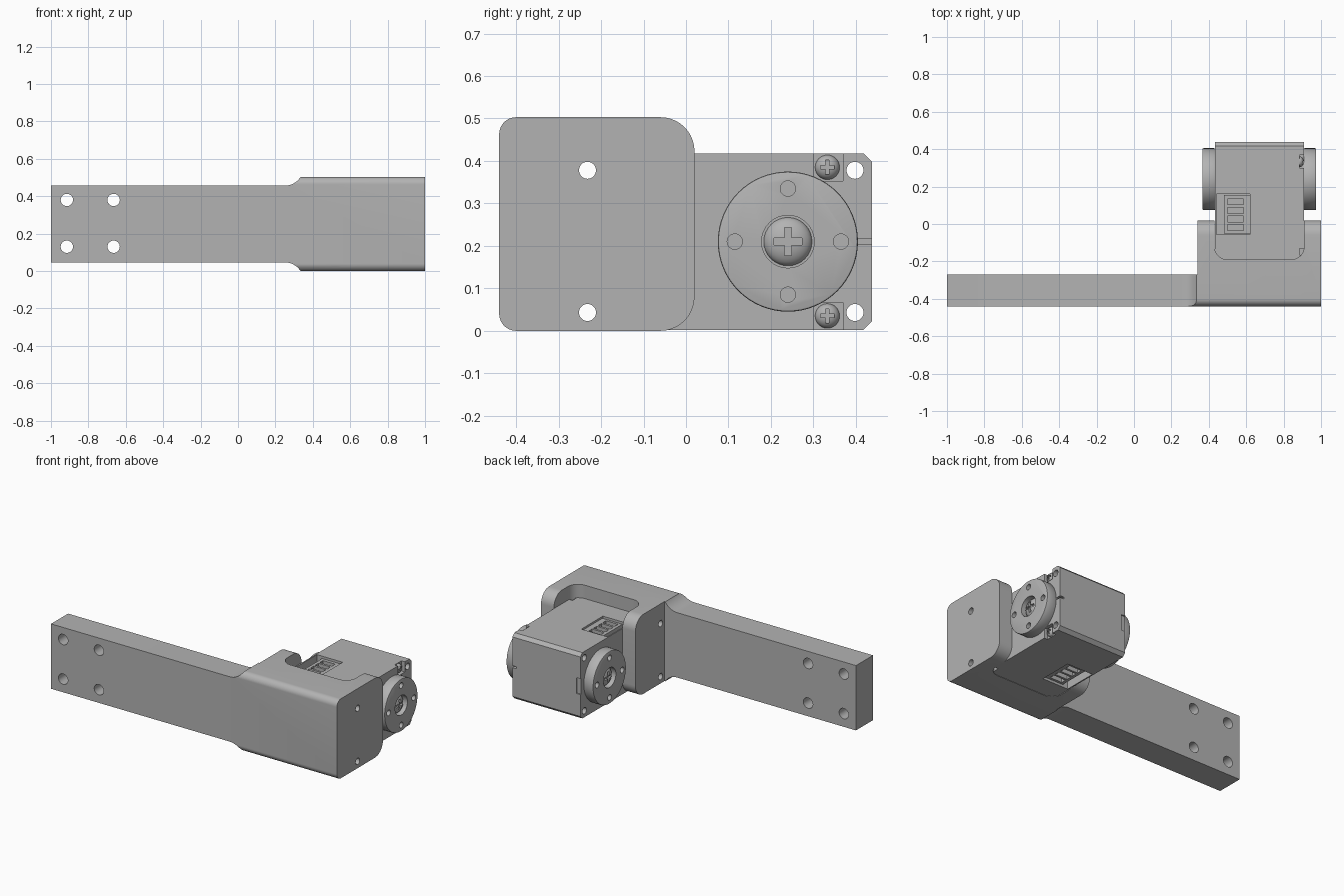
import bpy, bmesh, math
from mathutils import Vector

if "Cube" in bpy.data.objects:
    bpy.data.objects.remove(bpy.data.objects["Cube"], do_unlink=True)

grey = bpy.data.materials.new("plain grey")
grey.use_nodes = True
grey.diffuse_color = (0.45, 0.45, 0.45, 1)
grey.node_tree.nodes["Principled BSDF"].inputs["Base Color"].default_value = grey.diffuse_color


def prism(name, pts, axis, a, b):
    """Extrude a 2D outline along an axis from a to b."""
    place = {"x": lambda u, v, w: (w, u, v),
             "y": lambda u, v, w: (u, w, v),
             "z": lambda u, v, w: (u, v, w)}[axis]
    bm = bmesh.new()
    low = [bm.verts.new(place(u, v, a)) for u, v in pts]
    high = [bm.verts.new(place(u, v, b)) for u, v in pts]
    bm.faces.new(low)
    bm.faces.new(high)
    n = len(pts)
    for i in range(n):
        j = (i + 1) % n
        bm.faces.new((low[i], low[j], high[j], high[i]))
    bmesh.ops.recalc_face_normals(bm, faces=bm.faces)
    mesh = bpy.data.meshes.new(name)
    bm.to_mesh(mesh)
    bm.free()
    obj = bpy.data.objects.new(name, mesh)
    bpy.context.collection.objects.link(obj)
    mesh.materials.append(grey)
    return obj


def rect(u0, u1, v0, v1):
    return [(u0, v0), (u1, v0), (u1, v1), (u0, v1)]


def box(name, x0, x1, y0, y1, z0, z1):
    return prism(name, rect(x0, x1, y0, y1), "z", z0, z1)


def circle(u, v, r, n=32):
    return [(u + r * math.cos(math.tau * i / n), v + r * math.sin(math.tau * i / n))
            for i in range(n)]


def rounded(corners, steps=10):
    """Outline with right-angled corners (u, v, radius) turned into arcs."""
    out = []
    for i, (u, v, r) in enumerate(corners):
        p = Vector((u, v))
        d1 = (Vector(corners[i - 1][:2]) - p).normalized()
        d2 = (Vector(corners[(i + 1) % len(corners)][:2]) - p).normalized()
        for k in range(steps + 1 if r else 1):
            t = math.pi / 2 * k / steps
            out.append(tuple(p + r * (d1 * (1 - math.sin(t)) + d2 * (1 - math.cos(t)))))
    return out


def activate(obj):
    bpy.ops.object.select_all(action="DESELECT")
    obj.select_set(True)
    bpy.context.view_layer.objects.active = obj


def cut(obj, cutters):
    activate(obj)
    for c in cutters:
        mod = obj.modifiers.new("cut", "BOOLEAN")
        mod.operation, mod.solver, mod.object = "DIFFERENCE", "EXACT", c
        bpy.ops.object.modifier_apply(modifier=mod.name)
        bpy.data.objects.remove(c, do_unlink=True)


def finish(obj):
    activate(obj)
    bpy.ops.object.shade_smooth_by_angle(angle=math.radians(25))


# Bracket: rounded bar, thinned into an arm and slotted into a fork
height, mid = 0.503, 0.2515
bracket = prism("bracket", rounded([(-0.44, 0, 0.04), (0.02, 0, 0.08),
                                    (0.02, height, 0.08), (-0.44, height, 0.04)]), "x", -1, 1)
cutters = [box("arm_back_cutter", -1.1, 0.34, -0.27, 0.1, -0.1, 0.6)]
for s in (1, -1):
    curve = [(0.25 + 0.1 * math.sin(t), mid + s * (0.205 + 0.1 * (1 - math.cos(t))))
             for t in (math.radians(6 * k) for k in range(11))]
    outline = [(-1.1, mid + s * 0.205)] + curve + [(curve[-1][0], mid + s * 0.4), (-1.1, mid + s * 0.4)]
    cutters.append(prism("arm_edge_cutter", outline, "y", -0.5, 0.1))
cutters.append(prism("fork_slot_cutter", rounded([(0.43, -0.19, 0.07), (0.91, -0.19, 0.07),
                                                  (0.91, 0.1, 0), (0.43, 0.1, 0)]), "z", -0.1, 0.6))
for z in (0.13, 0.38):
    for x in (-0.915, -0.665):
        cutters.append(prism("arm_hole_cutter", circle(x, z, 0.033), "y", -0.5, -0.2))
for z in (0.043, 0.378):
    cutters.append(prism("fork_hole_cutter", circle(-0.232, z, 0.02), "x", 0.2, 1.1))
cut(bracket, cutters)
finish(bracket)

# Motor body: chamfered block with sockets, screw pockets and corner holes
zb, zt, cx, cy, cz = 0.002, 0.418, 0.67, 0.24, 0.21
body = prism("motor_body", [(-0.195, zb), (0.418, zb), (0.438, zb + 0.02), (0.438, zt - 0.02),
                            (0.418, zt), (-0.195, zt)], "x", 0.432, 0.908)
cutters = [box("back_notch_cutter", 0.88, 0.95, 0.405, 0.5, cz - 0.006, cz + 0.006),
           box("clip_notch_cutter", 0.4, 0.46, 0.43, 0.5, cz - 0.05, cz + 0.05)]
for z in (0.043, 0.378):
    cutters.append(prism("corner_hole_cutter", circle(0.398, z, 0.02), "x", 0.3, 1))
for s in (1, -1):
    face = zt if s > 0 else zb
    z0, z1 = sorted((face - s * 0.06, face + s * 0.05))
    cutters.append(box("socket_cutter", 0.44, 0.62, -0.055, 0.16, z0, z1))
    z0, z1 = sorted((face - s * 0.065, face + s * 0.05))
    cutters.append(box("screw_pocket_cutter", 0.885, 0.95, 0.3, 0.37, z0, z1))
    cutters.append(box("rear_pocket_cutter", 0.885, 0.95, -0.165, -0.13, z0, z1))
cut(body, cutters)
finish(body)

# Sockets: recessed plug housing with four pin slots, on top and underneath
for s, side in ((1, "top"), (-1, "bottom")):
    face = zt if s > 0 else zb
    z0, z1 = sorted((face - s * 0.065, face - s * 0.012))
    socket = box(side + "_socket", 0.48, 0.625, -0.05, 0.155, z0, z1)
    z0, z1 = sorted((face - s * 0.045, face + s * 0.05))
    cut(socket, [box("pin_cutter", 0.5, 0.585, y, y + 0.032, z0, z1)
                 for y in (-0.035, 0.011, 0.057, 0.103)])
    finish(socket)


def screw(name, x, y, z, r, depth, s):
    """Domed cross-head screw facing along x."""
    bpy.ops.mesh.primitive_uv_sphere_add(segments=32, ring_count=16, radius=1, location=(x, y, z))
    head = bpy.context.object
    head.name = name
    head.data.materials.append(grey)
    head.scale = (depth, r, r)
    bpy.ops.object.transform_apply(location=True, rotation=False, scale=True)
    w, l = r * 0.14, r * 0.58
    arms = []
    for u, v in ((w, l), (l, w)):
        a, b = sorted((x + s * depth * 0.45, x + s * depth * 1.5))
        arms.append(box("cross_cutter", a, b, y - u, y + u, z - v, z + v))
    cut(head, arms)
    finish(head)


# Horn discs on both sides, each with four pin holes and a centre screw
for s, side in ((1, "left"), (-1, "right")):
    inner, outer = cx + s * 0.236, cx + s * 0.304
    horn = prism(side + "_horn", circle(cy, cz, 0.165, 64), "x", *sorted((inner, outer)))
    activate(horn)
    bev = horn.modifiers.new("rim", "BEVEL")
    bev.width, bev.segments = 0.005, 2
    bpy.ops.object.modifier_apply(modifier=bev.name)
    span = sorted((outer - s * 0.035, outer + s * 0.05))
    cutters = [prism("centre_cutter", circle(cy, cz, 0.062), "x", *span)]
    for k in range(4):
        a = k * math.pi / 2
        hole = circle(cy + 0.125 * math.cos(a), cz + 0.125 * math.sin(a), 0.018, 24)
        cutters.append(prism("pin_hole_cutter", hole, "x", *span))
    cut(horn, cutters)
    finish(horn)
    screw(side + "_horn_screw", outer - s * 0.036, cy, cz, 0.057, 0.03, s)

# Case screws sitting in the pockets
for z in (0.035, 0.385):
    screw("case_screw", 0.884, 0.333, z, 0.029, 0.024, 1)
